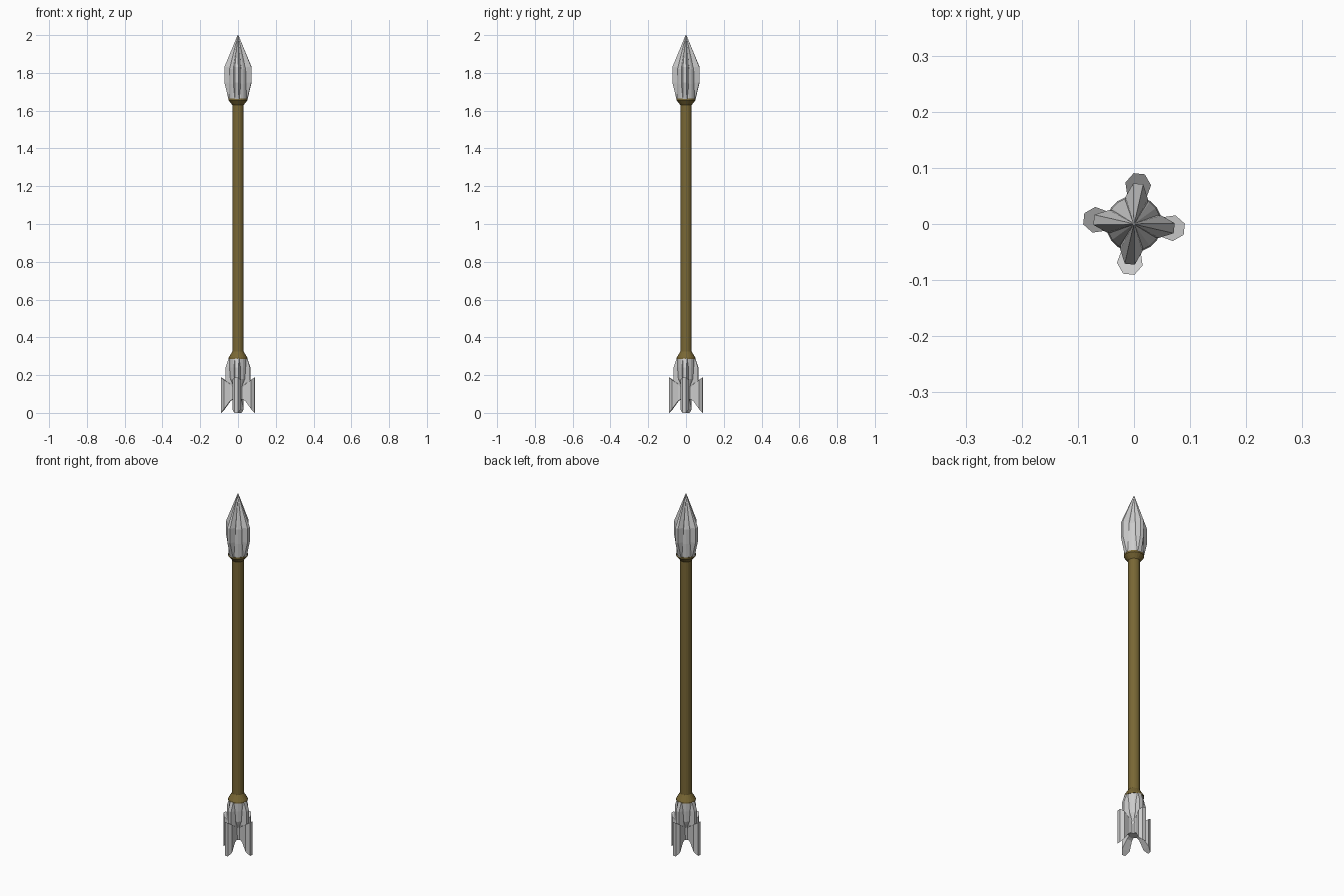
import bpy, bmesh, math

if "Cube" in bpy.data.objects:
    bpy.data.objects.remove(bpy.data.objects["Cube"])

TWIST = math.radians(-6)


def finish(name, bm, mat=None):
    bmesh.ops.recalc_face_normals(bm, faces=bm.faces)
    me = bpy.data.meshes.new(name)
    bm.to_mesh(me)
    bm.free()
    ob = bpy.data.objects.new(name, me)
    bpy.context.collection.objects.link(ob)
    if mat:
        me.materials.append(mat)
    return ob


def loft(bm, rings):
    """Skin equal-length rings of points and cap both ends."""
    vs = [[bm.verts.new(p) for p in ring] for ring in rings]
    n = len(vs[0])
    for a, b in zip(vs, vs[1:]):
        for i in range(n):
            j = (i + 1) % n
            bm.faces.new((a[i], a[j], b[j], b[i]))
    bm.faces.new(vs[0][::-1])
    bm.faces.new(vs[-1])


def turned(name, profile, sides=20, mat=None):
    """Turned part from (radius, z) pairs."""
    bm = bmesh.new()
    loft(bm, [[(r * math.cos(2 * math.pi * i / sides),
                r * math.sin(2 * math.pi * i / sides), z)
               for i in range(sides)] for r, z in profile])
    return finish(name, bm, mat)


def four(name, rings):
    """Four copies of a lofted blade around the axis."""
    for k in range(4):
        bm = bmesh.new()
        loft(bm, rings)
        finish(f"{name}_{k + 1}", bm).rotation_euler.z = TWIST + k * math.pi / 2


def upright(stations):
    """Rings stacked in z: (z, outer radius, inner half width, outer half width)."""
    return [[(0, -wi, z), (r * 0.65, -wi, z), (r, -wo, z),
             (r, wo, z), (r * 0.65, wi, z), (0, wi, z)] for z, r, wi, wo in stations]


def outward(stations):
    """Rings stacked in radius: (radius, half width, bottom z, top z)."""
    return [[(r, -w, lo), (r, w, lo), (r, w, hi), (r, -w, hi)]
            for r, w, lo, hi in stations]


wood = bpy.data.materials.new("wood")
wood.diffuse_color = (0.19, 0.135, 0.035, 1)
wood.use_nodes = True
wood.node_tree.nodes["Principled BSDF"].inputs["Base Color"].default_value = wood.diffuse_color

# Shaft with flared collars
turned("shaft", [(0.05, 0.285), (0.05, 0.292), (0.03, 0.325),
                 (0.03, 1.63), (0.05, 1.655), (0.05, 1.665)], mat=wood)

# Pointed head and its four blades
turned("head_core", [(0.048, 1.66), (0.05, 1.74), (0.048, 1.82), (0.001, 2.0)])
four("head_blade", upright([(1.662, 0.05, 0.018, 0.010), (1.75, 0.072, 0.02, 0.009),
                            (1.83, 0.072, 0.02, 0.009), (2.0, 0.002, 0.001, 0.0005)]))

# Tail core, shoulder ribs and flared fins
turned("tail_core", [(0.026, 0.07), (0.028, 0.14), (0.043, 0.18),
                     (0.047, 0.24), (0.047, 0.288)])
four("tail_rib", upright([(0.13, 0.03, 0.014, 0.008), (0.16, 0.065, 0.018, 0.010),
                          (0.24, 0.065, 0.018, 0.010), (0.288, 0.049, 0.016, 0.010)]))
four("tail_fin", outward([(0.015, 0.014, 0.078, 0.14), (0.04, 0.015, 0.064, 0.152),
                          (0.072, 0.023, 0.02, 0.175), (0.09, 0.010, 0.0, 0.188)]))
